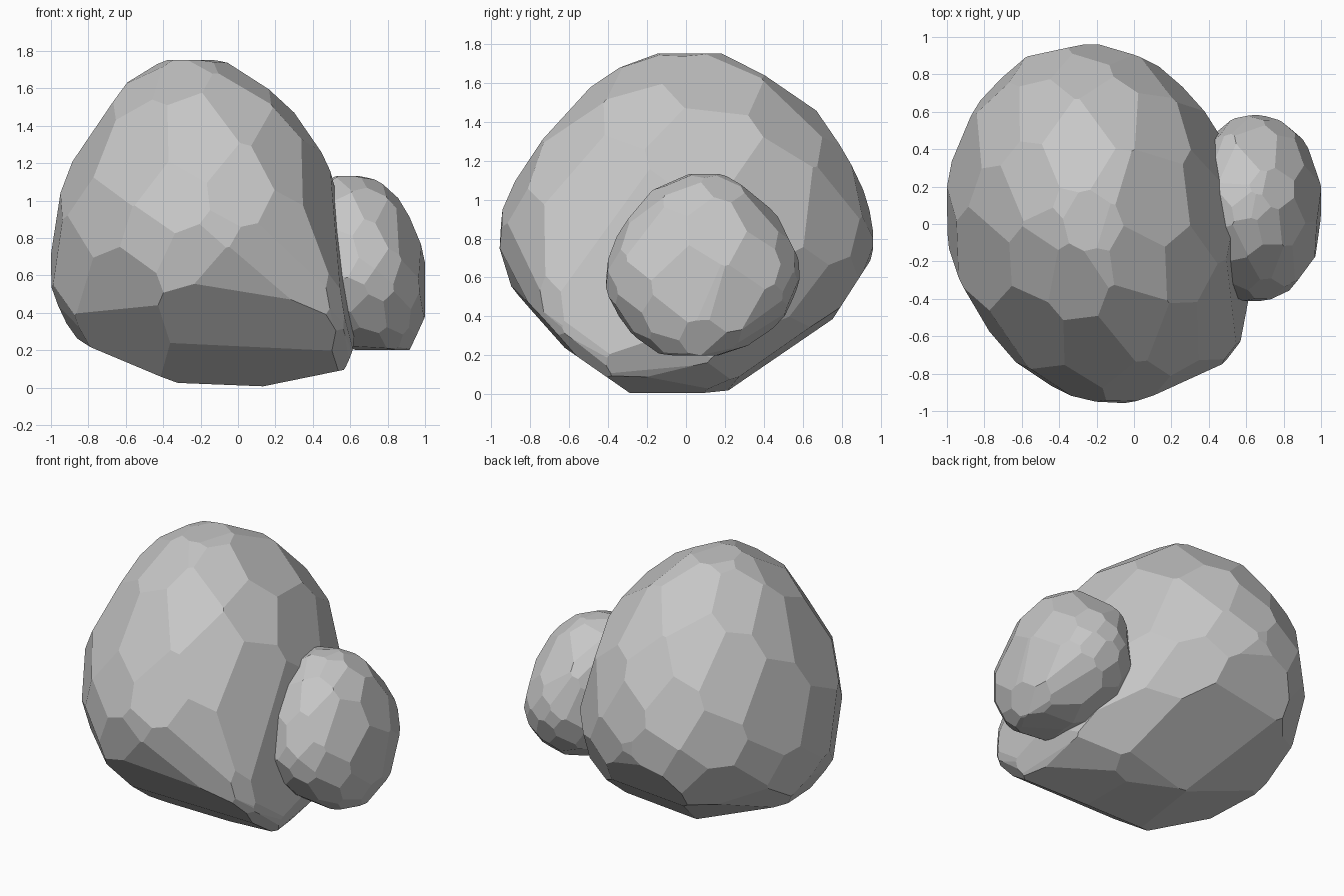
import bpy, bmesh, math, random
from mathutils import Vector

random.seed(4)
cube = bpy.data.objects.get("Cube")
if cube:
    bpy.data.objects.remove(cube, do_unlink=True)

stone = bpy.data.materials.new("stone grey")
stone.use_nodes = True
grey = (0.57, 0.57, 0.57, 1)
stone.diffuse_color = grey
stone.node_tree.nodes["Principled BSDF"].inputs["Base Color"].default_value = grey


def slice_points(slices, front_skew, back_skew, power, steps=48):
    """Rounded outlines stacked in height: z, x min, x max, y min, y max."""
    points = []
    for z, x0, x1, y0, y1 in slices:
        for i in range(steps):
            a = math.tau * i / steps
            c, s = math.cos(a), math.sin(a)
            x = math.copysign(abs(c) ** (2 / power), c) * (x1 - x0) / 2
            y = math.copysign(abs(s) ** (2 / power), s) * (y1 - y0) / 2
            skew = front_skew if y < 0 else back_skew
            points.append(Vector(((x0 + x1) / 2 + x - skew * y, (y0 + y1) / 2 + y, z)))
    return points


def spread_directions(count, lowest):
    """Evenly spread, slightly jittered directions above a lowest slope."""
    directions = []
    for i in range(count):
        z = 1 - (2 * i + 1) / count
        if z < lowest:
            continue
        r, a = math.sqrt(1 - z * z), i * math.pi * (3 - math.sqrt(5))
        jitter = Vector([random.uniform(-0.05, 0.05) for _ in range(3)])
        directions.append(Vector((r * math.cos(a), r * math.sin(a), z)) + jitter)
    return directions


def make_rock(name, slices, directions, front_skew=0, back_skew=0, power=2, depth=0.012):
    """Chisel a block with flat cuts that bite slightly into the rounded shape."""
    points = slice_points(slices, front_skew, back_skew, power)
    # Trim the extremes along each axis without biting in
    trims = [Vector([sign * (k == axis) for k in range(3)])
             for axis in range(3) for sign in (-1, 1)]
    cuts = [(Vector(n).normalized(), depth) for n in directions] + [(n, 0) for n in trims]
    bm = bmesh.new()
    bmesh.ops.create_cube(bm, size=6)
    for n, bite in cuts:
        touch = max(points, key=n.dot)
        cut = bmesh.ops.bisect_plane(bm, geom=bm.verts[:] + bm.edges[:] + bm.faces[:],
                                     plane_co=touch - n * bite, plane_no=n, clear_outer=True)
        rim = [e for e in cut["geom_cut"] if isinstance(e, bmesh.types.BMEdge)]
        if rim:
            bmesh.ops.contextual_create(bm, geom=rim)
    bmesh.ops.remove_doubles(bm, verts=bm.verts, dist=0.012)
    bmesh.ops.recalc_face_normals(bm, faces=bm.faces)
    mesh = bpy.data.meshes.new(name)
    bm.to_mesh(mesh)
    bm.free()
    mesh.materials.append(stone)
    bpy.context.collection.objects.link(bpy.data.objects.new(name, mesh))


# Large boulder: a leaning egg with a toe at its front left foot
boulder = [(0.03, -0.32, -0.1, -0.15, 0.1), (0, 0, 0.16, -0.17, 0.12),
           (0.1, -0.5, 0.48, -0.38, 0.33),
           (0.22, -0.8, 0.6, -0.61, 0.5), (0.42, -0.96, 0.6, -0.79, 0.78),
           (0.67, -1, 0.57, -0.94, 0.95), (0.87, -0.97, 0.53, -0.96, 0.96),
           (1.15, -0.89, 0.46, -0.84, 0.87), (1.3, -0.82, 0.39, -0.73, 0.76),
           (1.45, -0.73, 0.3, -0.61, 0.65), (1.6, -0.6, 0.13, -0.44, 0.45),
           (1.75, -0.4, -0.08, -0.17, 0.2)]
toe = [(0.09, 0.3, 0.56, -0.43, -0.08), (0.22, 0.35, 0.62, -0.56, 0),
       (0.4, 0.2, 0.57, -0.76, -0.3)]
# Broad undercut planes, then the facets of the foot
undercuts = [(0.02, -0.75, -0.66), (0, -0.57, -0.82), (0.05, 0.58, -0.81), (0, 0.84, -0.54),
             (-0.37, 0.05, -0.93), (-0.04, 0, -1), (0.2, 0, -0.98), (-0.5, -0.55, -0.65),
             (-0.6, 0.4, -0.65), (-0.35, 0.4, -0.85), (0.5, 0.6, -0.65), (0.1, 0.35, -0.93),
             (0.4, 0.2, -0.9), (0.8, 0.1, -0.55), (0.6, -0.55, -0.6), (0.6, -0.75, -0.3),
             (0.75, -0.65, -0.1), (0.88, -0.35, -0.3), (-0.85, -0.1, -0.55)]
make_rock("large_boulder", boulder + toe, spread_directions(84, -0.42) + undercuts,
          front_skew=0.12, back_skew=0.05)

# Small boulder leaning against its side
small = [(0.2, 0.6, 0.93, -0.1, 0.2), (0.3, 0.42, 0.975, -0.28, 0.38),
         (0.45, 0.32, 1, -0.38, 0.54), (0.6, 0.3, 1, -0.42, 0.59),
         (0.8, 0.3, 0.95, -0.36, 0.54), (0.95, 0.32, 0.9, -0.26, 0.42),
         (1.05, 0.36, 0.82, -0.14, 0.32), (1.13, 0.54, 0.7, 0, 0.2)]
make_rock("small_boulder", small, spread_directions(76, -1), power=2.15)
